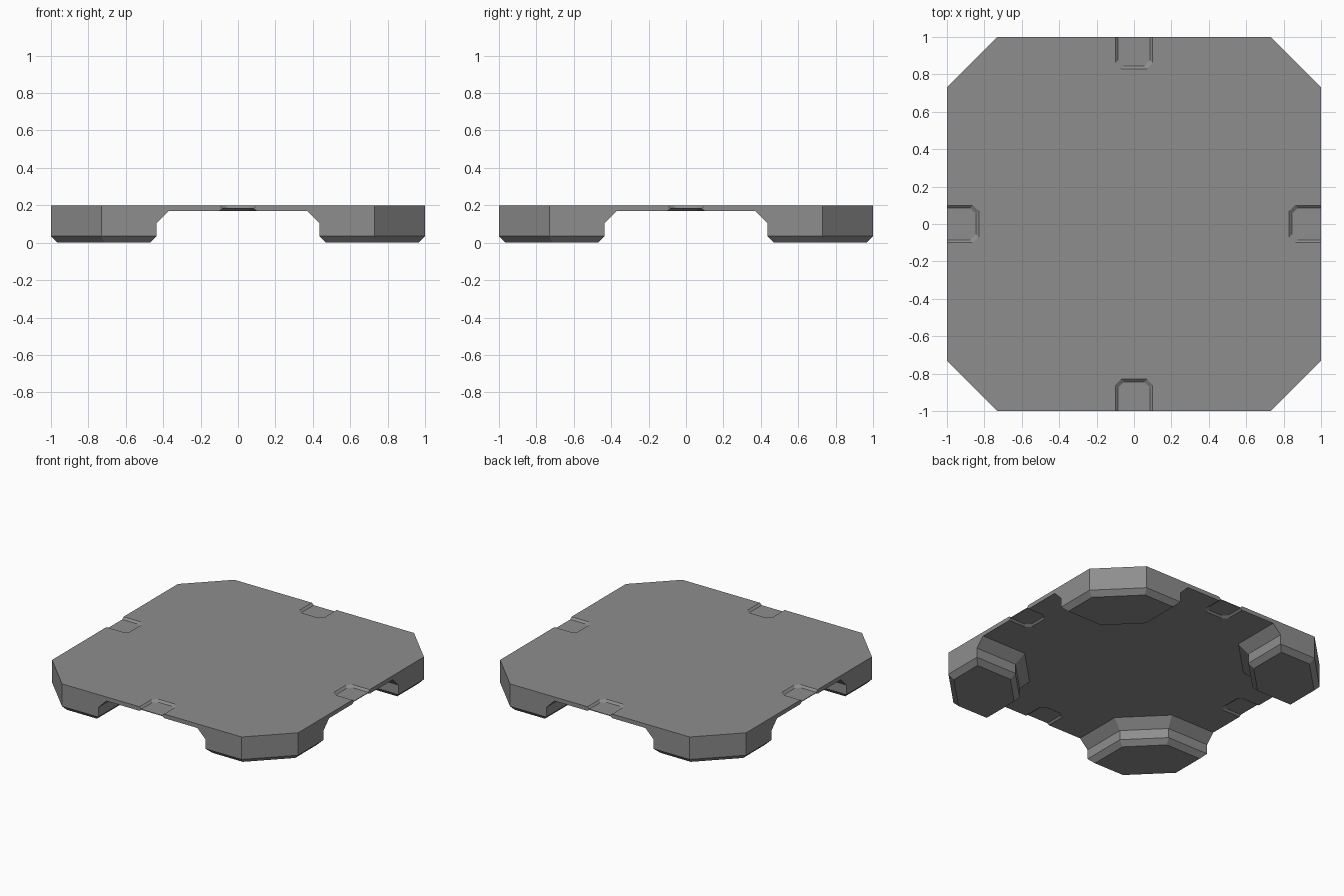
import bpy, bmesh
from math import pi
from mathutils import Matrix, Vector

if "Cube" in bpy.data.objects:
    bpy.data.objects.remove(bpy.data.objects["Cube"])


def turned(pts, z, k):
    """Points (x, y) at height z, rotated by k quarter turns."""
    rot = Matrix.Rotation(k * pi / 2, 3, 'Z')
    return [rot @ Vector((x, y, z)) for x, y in pts]


def face(bm, pts):
    return bm.faces.new([bm.verts.new(p) for p in pts])


def loft(bm, rings):
    for a, b in zip(rings, rings[1:]):
        for i in range(len(a)):
            j = (i + 1) % len(a)
            face(bm, (a[i], a[j], b[j], b[i]))


dark_grey = bpy.data.materials.new("dark_grey")
dark_grey.diffuse_color = (0.27, 0.27, 0.27, 1)
dark_grey.use_nodes = True
dark_grey.node_tree.nodes["Principled BSDF"].inputs["Base Color"].default_value = dark_grey.diffuse_color


def finish(bm, name):
    bmesh.ops.remove_doubles(bm, verts=bm.verts, dist=0.0005)
    bmesh.ops.recalc_face_normals(bm, faces=bm.faces)
    me = bpy.data.meshes.new(name)
    bm.to_mesh(me)
    bm.free()
    me.materials.append(dark_grey)
    ob = bpy.data.objects.new(name, me)
    bpy.context.collection.objects.link(ob)
    return ob


def foot_ring(inner, leg, outer, cut):
    """Foot outline: inner edge, inner corner cut, outer edge, outer corner cut."""
    return [(outer, inner), (outer, cut), (cut, outer), (inner, outer),
            (inner, inner + leg), (inner + leg, inner)]


# Platform: thin octagonal plate with four flared, bevelled corner feet
TOP, UNDER = 0.2, 0.17
levels = [(UNDER, foot_ring(0.37, 0.27, 1.0, 0.73)),
          (0.105, foot_ring(0.435, 0.23, 1.0, 0.73)),
          (0.035, foot_ring(0.435, 0.23, 1.0, 0.73)),
          (0.0, foot_ring(0.47, 0.21, 0.965, 0.715))]
bm = bmesh.new()
rim_top, rim_low, underside = [], [], []
for k in range(4):
    rings = [turned(r, z, k) for z, r in levels]
    loft(bm, rings)
    face(bm, rings[-1])
    rim_top += turned(levels[0][1][:4], TOP, k)
    rim_low += rings[0][:4]
    underside += [rings[0][i] for i in (0, 5, 4, 3)]
loft(bm, [rim_top, rim_low])
face(bm, rim_top)
face(bm, underside)
platform = finish(bm, "platform")


# Shallow tapered grip recesses, above and below the middle of every edge
def recess_cutter(name, floor, mouth):
    bm = bmesh.new()
    for k in range(4):
        rings = []
        for z, g in ((floor, 0.0), (mouth, 0.015), (2 * mouth - floor, 0.015)):
            w, d, c = 0.085 + g, 0.845 - g, 0.03
            outline = [(1.1, -w), (1.1, w), (d + c, w), (d, w - c),
                       (d, c - w), (d + c, -w)]
            rings.append(turned(outline, z, k))
        loft(bm, rings)
        face(bm, rings[0])
        face(bm, rings[-1])
    cutter = finish(bm, name)
    cutter.hide_render = True
    cutter.hide_set(True)
    mod = platform.modifiers.new(name, 'BOOLEAN')
    mod.operation = 'DIFFERENCE'
    mod.solver = 'EXACT'
    mod.object = cutter


recess_cutter("upper_recess_cutter", 0.186, TOP)
recess_cutter("lower_recess_cutter", 0.181, UNDER)
